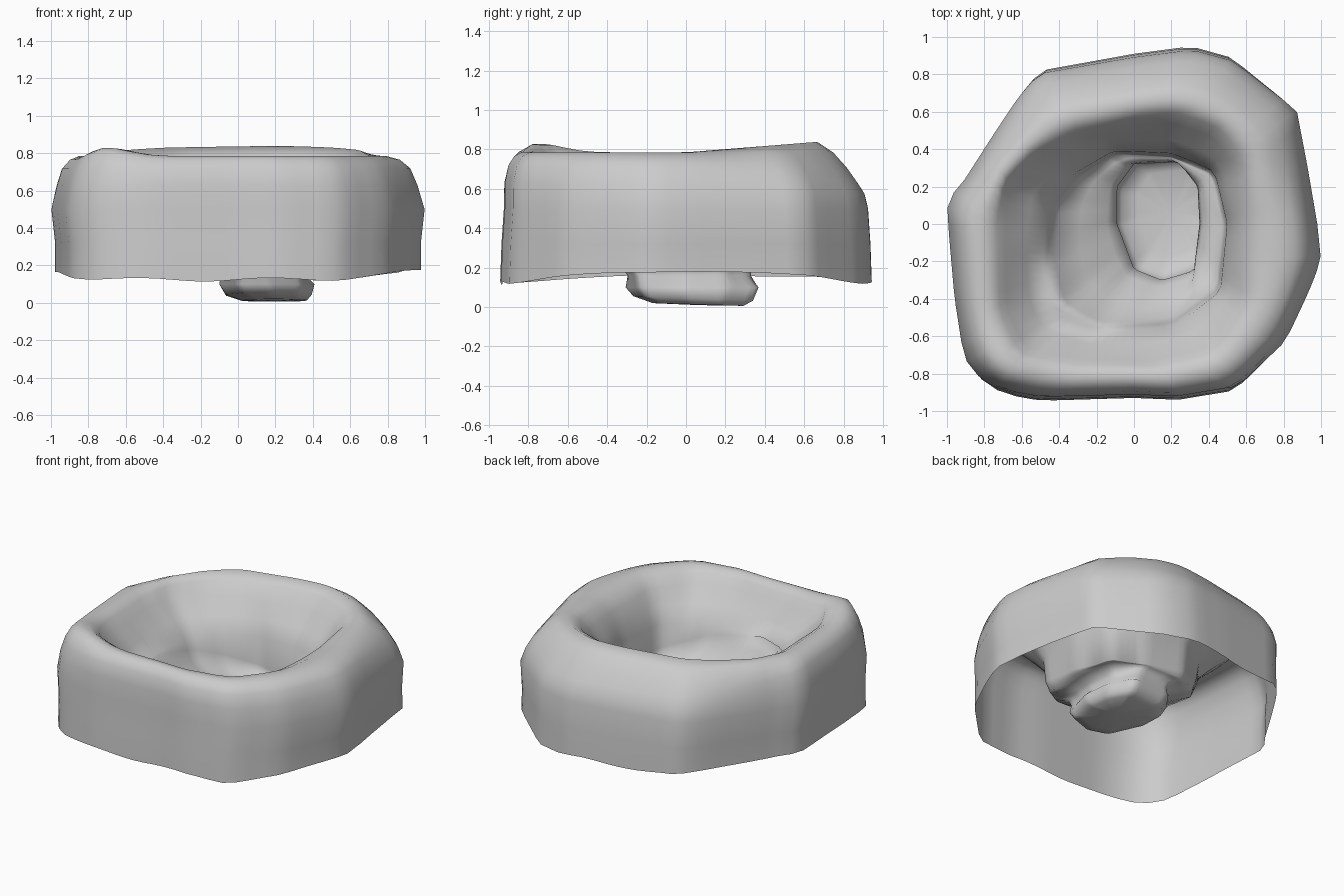
import bpy, bmesh
from math import sin, cos, pi, exp
from mathutils import Vector

if "Cube" in bpy.data.objects:
    bpy.data.objects.remove(bpy.data.objects["Cube"])

N = 72  # points around each ring

# Outlines in plan, counter-clockwise
OUTER = [(1, -.2), (.98, 0), (.93, .3), (.87, .62), (.53, .89), (.31, .95), (0, .91),
         (-.51, .82), (-.62, .69), (-.75, .49), (-.92, .22), (-1, .13), (-.99, -.05),
         (-.96, -.4), (-.91, -.73), (-.8, -.87), (-.65, -.92), (-.51, -.945), (0, -.93),
         (.24, -.94), (.55, -.89), (.81, -.64), (.93, -.38)]
HOLE = [(.57, 0), (.54, .3), (.42, .47), (.2, .54), (0, .52), (-.3, .45), (-.52, .34),
        (-.67, .2), (-.69, 0), (-.68, -.45), (-.58, -.66), (-.3, -.72), (.1, -.73),
        (.4, -.66), (.57, -.4)]
LEDGE = [(.49, 0), (.42, .27), (.2, .36), (-.1, .38), (-.3, .26), (-.43, .1),
         (-.47, -.2), (-.42, -.45), (-.2, -.56), (.2, -.53), (.45, -.35)]
NECK = [(.35, 0), (.34, .2), (.24, .33), (0, .32), (-.09, .2), (-.09, 0), (0, -.24),
        (.15, -.3), (.32, -.25)]
PLUG = [(.41, 0), (.39, .2), (.3, .37), (0, .34), (-.1, .2), (-.1, 0), (0, -.26),
        (.15, -.31), (.34, -.24)]


def resample(outline, centre):
    """Evenly spaced rays from the centre to the outline."""
    c = Vector(centre)
    pts = [Vector(p) - c for p in outline]
    ring = []
    for i in range(N):
        d = Vector((cos(2 * pi * i / N), sin(2 * pi * i / N)))
        best = 0
        for a, b in zip(pts, pts[1:] + pts[:1]):
            e = b - a
            den = d.cross(e)
            if abs(den) < 1e-9:
                continue
            t, s = a.cross(e) / den, a.cross(d) / den
            if t > 0 and -1e-6 <= s <= 1 + 1e-6:
                best = max(best, t)
        ring.append(c + d * best)
    return ring


outer = resample(OUTER, (0, 0))
hole = resample(HOLE, (-.06, -.06))
ledge = resample(LEDGE, (0, -.06))
neck = resample(NECK, (.14, .02))
plug = resample(PLUG, (.16, .03))


def blend(a, b, t):
    return [p.lerp(q, t) for p, q in zip(a, b)]


def shrink(ring, s, centre):
    c = Vector(centre)
    return [c + (p - Vector((.16, .03))) * s for p in ring]


def scaled(ring, sx, sy):
    return [Vector((p.x * sx, p.y * sy)) for p in ring]


def rim(base, back):
    """Rim height: 'back' is the change towards the back; bump at front left corner."""
    return lambda p: (base + back * max(0, p.y)
                      + .045 * exp(-((p.x + .7) ** 2 + (p.y + .75) ** 2) / .03))


def bowl(base):
    """Bowl floor height: highest at the front left."""
    return lambda p: max(.24, base - .2 * (p.x + p.y))


# Ring sequence: skirt hem, outer wall, rounded rim, bowl, plug
levels = [
    (scaled(outer, .98, 1), lambda p: .172 - .055 * p.y ** 2 + .01 * sin(9 * p.x)),
    (scaled(outer, .98, .993), lambda p: .32),
    (scaled(outer, 1, .98), lambda p: .5),
    (blend(outer, hole, .09), lambda p: .63 - .06 * max(0, p.y)),
    (blend(outer, hole, .18), lambda p: .72 - .1 * max(0, p.y)),
    (blend(outer, hole, .31), rim(.765, -.07)),
    (blend(outer, hole, .48), rim(.785, 0)),
    (blend(outer, hole, .68), rim(.785, .08)),
    (blend(outer, hole, .86), rim(.755, .06)),
    (hole, lambda p: .7),
    (blend(hole, ledge, .5), lambda p: .6),
    (blend(hole, ledge, .9), lambda p: .5),
    (ledge, bowl(.36)),
    (blend(ledge, neck, .12), bowl(.28)),
    (blend(ledge, neck, .45), lambda p: max(.24, .25 - .15 * (p.x + p.y))),
    (blend(ledge, neck, .85), lambda p: .21),
    (neck, lambda p: .16),
    (plug, lambda p: .1),
    (shrink(plug, .9, (.17, .035)), lambda p: .045 - .04 * p.y),
    (shrink(plug, .68, (.2, .06)), lambda p: .015 - .03 * p.y),
]

bm = bmesh.new()
rings = [[bm.verts.new((p.x, p.y, max(0, z(p)))) for p in ring] for ring, z in levels]
for lo, hi in zip(rings, rings[1:]):
    for i in range(N):
        j = (i + 1) % N
        bm.faces.new((lo[i], lo[j], hi[j], hi[i]))
# Plug floor
tip = bm.verts.new((.2, .06, .01))
for i in range(N):
    bm.faces.new((rings[-1][i], rings[-1][(i + 1) % N], tip))
for f in bm.faces:
    f.smooth = True
mesh = bpy.data.meshes.new("hollow_basin")
bm.to_mesh(mesh)
bm.free()
basin = bpy.data.objects.new("hollow_basin", mesh)
bpy.context.collection.objects.link(basin)
